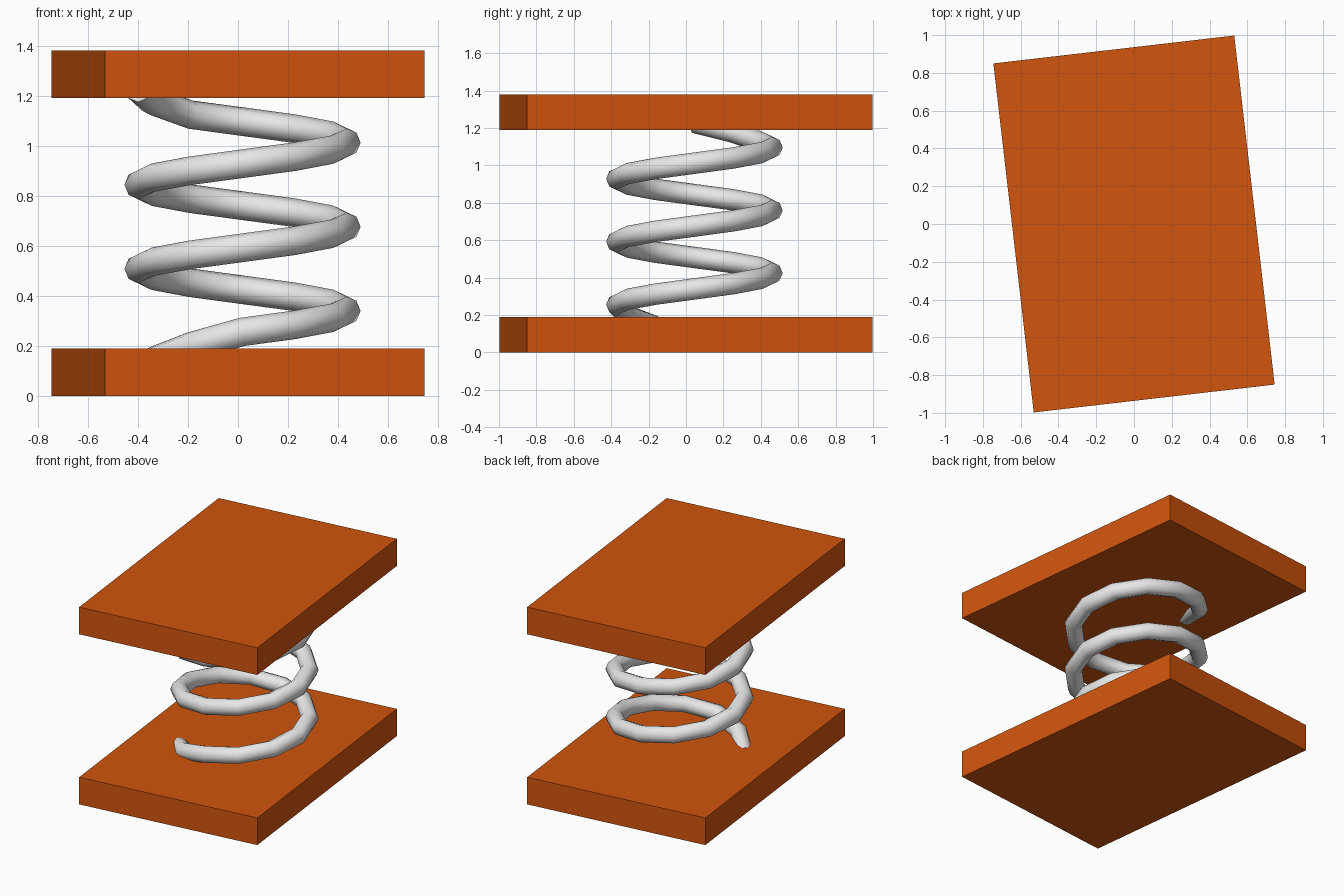
import bpy
import math

cube = bpy.data.objects.get("Cube")
if cube:
    bpy.data.objects.remove(cube, do_unlink=True)


def make_material(name, rgb):
    mat = bpy.data.materials.new(name)
    mat.use_nodes = True
    colour = (*rgb, 1.0)
    mat.diffuse_color = colour
    mat.node_tree.nodes["Principled BSDF"].inputs["Base Color"].default_value = colour
    return mat


orange = make_material("orange", (0.64, 0.09, 0.004))
light_grey = make_material("light grey", (0.8, 0.8, 0.8))

# Plates: two identical slabs, turned slightly about the vertical
WIDTH, DEPTH, THICK, TOP = 1.284, 1.86, 0.19, 1.38
for name, z in (("bottom_plate", THICK / 2), ("top_plate", TOP - THICK / 2)):
    bpy.ops.mesh.primitive_cube_add(size=1, location=(0, 0, z),
                                    rotation=(0, 0, math.radians(6.6)))
    plate = bpy.context.object
    plate.name = name
    plate.scale = (WIDTH, DEPTH, THICK)
    bpy.ops.object.transform_apply(location=False, rotation=True, scale=True)
    plate.data.materials.append(orange)

# Spring: faceted helix whose ends bend into the plates
RADIUS, TUBE, PITCH, STEP = 0.415, 0.057, 0.336, 30
CENTRE_X, CENTRE_Y = 0.018, 0.045
START, END = -150, 900
points = []
for deg in range(START, END + 1, STEP):
    a = math.radians(deg)
    z = 0.34 + PITCH * deg / 360
    z -= 0.06 * max(0, (START + 60 - deg) / 60)
    z += 0.05 * max(0, (deg - END + 60) / 60)
    points.append((CENTRE_X + RADIUS * math.cos(a),
                   CENTRE_Y + RADIUS * math.sin(a), z, 1))

curve = bpy.data.curves.new("spring", "CURVE")
curve.dimensions = "3D"
curve.twist_mode = "Z_UP"
curve.bevel_depth = TUBE
curve.bevel_resolution = 2
curve.use_fill_caps = True
spline = curve.splines.new("POLY")
spline.points.add(len(points) - 1)
for point, co in zip(spline.points, points):
    point.co = co
spring = bpy.data.objects.new("spring", curve)
bpy.context.collection.objects.link(spring)
curve.materials.append(light_grey)

# Turn the spring into a smooth-shaded mesh
bpy.ops.object.select_all(action="DESELECT")
spring.select_set(True)
bpy.context.view_layer.objects.active = spring
bpy.ops.object.convert(target="MESH")
bpy.ops.object.shade_smooth_by_angle(angle=math.radians(60))
